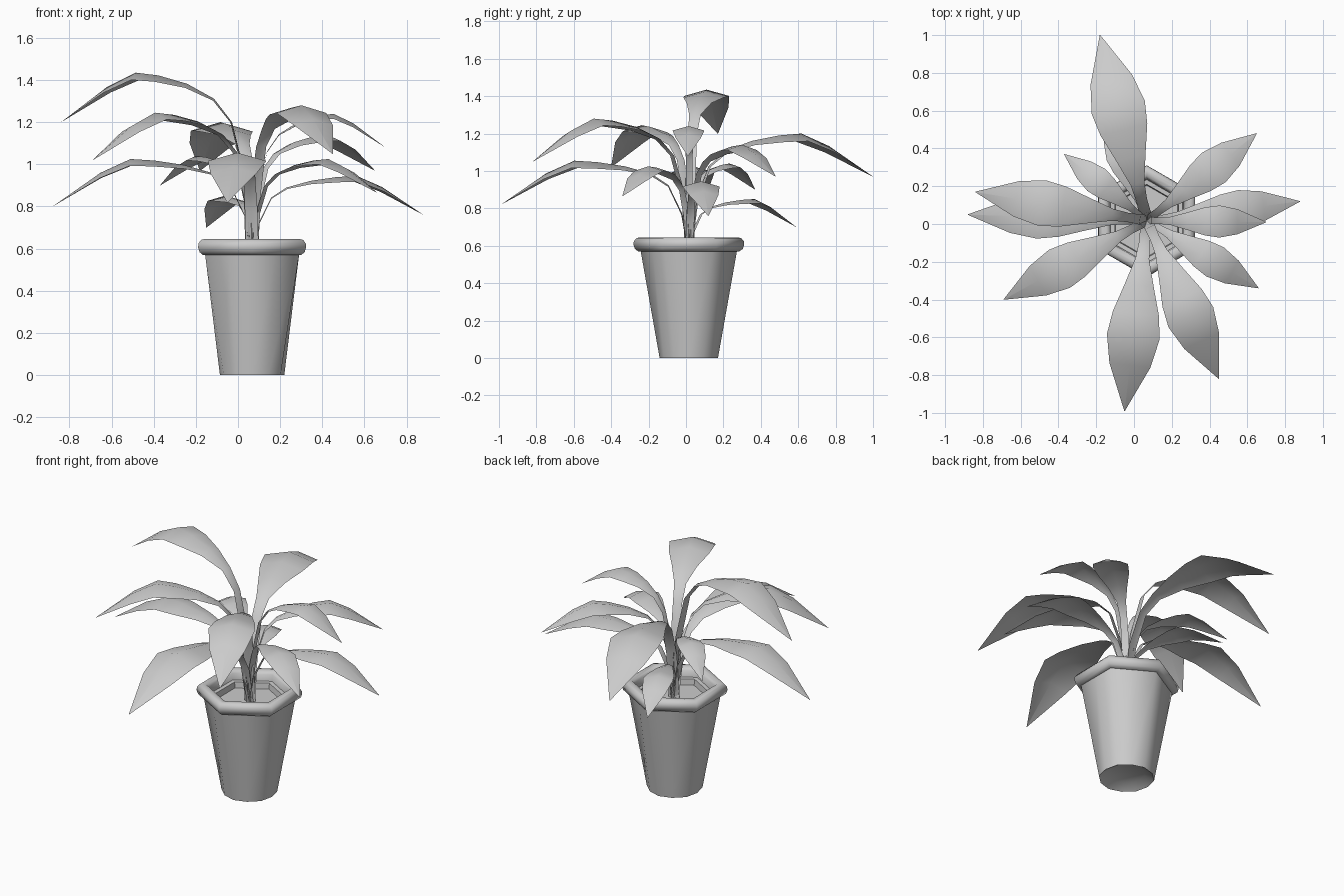
import bpy, math
from mathutils import Vector

if "Cube" in bpy.data.objects:
    bpy.data.objects.remove(bpy.data.objects["Cube"])

CX, CY = 0.067, 0.015
HEX = math.cos(math.pi / 6)


def finish(name, verts, faces, angle):
    me = bpy.data.meshes.new(name)
    me.from_pydata(verts, [], faces)
    me.update()
    ob = bpy.data.objects.new(name, me)
    bpy.context.collection.objects.link(ob)
    bpy.ops.object.select_all(action='DESELECT')
    ob.select_set(True)
    bpy.context.view_layer.objects.active = ob
    bpy.ops.object.shade_smooth_by_angle(angle=math.radians(angle))
    return ob


def lathe(name, profile, n, cap_start=False, cap_end=False, angle=75):
    """Rings of (corner radius, mid-side factor, z); corners point to +-y."""
    verts, faces = [], []
    for r, k, z in profile:
        for i in range(n):
            a = math.pi / 2 + 2 * math.pi * i / n
            rr = r * (k if n == 12 and i % 2 else 1)
            verts.append((CX + rr * math.cos(a), CY + rr * math.sin(a), z))
    m = len(profile)
    for j in range(m - 1):
        for i in range(n):
            i2 = (i + 1) % n
            faces.append((j * n + i, j * n + i2, (j + 1) * n + i2, (j + 1) * n + i))
    if cap_start:
        faces.append(tuple(reversed(range(n))))
    if cap_end:
        faces.append(tuple(range((m - 1) * n, m * n)))
    return finish(name, verts, faces, angle)


# Pot wall: hexagonal at the top, nearly round at the foot, recessed base
lathe("pot_body", [(0.105, 0.97, 0.03), (0.156, 0.98, 0.0), (0.258, HEX, 0.575)],
      12, cap_start=True)

# Hexagonal rolled rim with inner lip
lathe("pot_rim", [(0.255, 1, 0.572), (0.270, 1, 0.570), (0.288, 1, 0.583),
                  (0.296, 1, 0.605), (0.294, 1, 0.624), (0.280, 1, 0.641),
                  (0.262, 1, 0.645), (0.240, 1, 0.641), (0.226, 1, 0.625),
                  (0.220, 1, 0.585)], 6)

# Soil, set on a small step inside the rim
lathe("soil", [(0.222, 1, 0.587), (0.195, 1, 0.585), (0.190, 1, 0.55)], 6,
      cap_end=True, angle=35)

# Leaf stations: distance along reach, height fraction, width fraction
RISE = [(0.0, 0.0, 0.22), (0.04, 0.45, 0.22), (0.11, 0.74, 0.20), (0.20, 0.86, 0.26),
        (0.34, 0.94, 0.55), (0.49, 0.985, 0.88), (0.61, 1.0, 1.0)]
DROP = [(0.76, 0.29, 0.78), (1.0, 1.0, 0.01)]


def leaf(name, tx, ty, tip_z, peak_z, half_w):
    base = Vector((0.068, 0.018, 0.0))
    reach = Vector((tx, ty, 0)) - base
    side = Vector((-reach.y, reach.x, 0)).normalized()
    z0 = 0.55
    rows = [(s, z0 + h * (peak_z - z0), w) for s, h, w in RISE]
    rows += [(s, peak_z - h * (peak_z - tip_z), w) for s, h, w in DROP]
    verts, faces = [], []
    for s, z, w in rows:
        p = base + reach * s + Vector((0, 0, z))
        hw = w * half_w
        fold = Vector((0, 0, -0.28 * hw))
        verts += [p - side * hw + fold, p, p + side * hw + fold]
    for j in range(len(rows) - 1):
        for c in range(2):
            a = j * 3 + c
            faces.append((a, a + 1, a + 4, a + 3))
    finish(name, verts, faces, 60)


# Leaves: tip x, tip y, tip z, peak z, half width
LEAVES = [
    (-0.18, 1.00, 0.97, 1.20, 0.145),
    (0.65, 0.48, 0.97, 1.14, 0.100),
    (0.88, 0.12, 0.76, 0.945, 0.100),
    (0.70, 0.01, 1.08, 1.24, 0.085),
    (0.66, -0.34, 0.865, 1.025, 0.090),
    (0.45, -0.82, 1.05, 1.28, 0.130),
    (-0.05, -0.99, 0.82, 1.055, 0.140),
    (-0.69, -0.40, 1.02, 1.245, 0.115),
    (-0.88, 0.05, 0.80, 1.025, 0.115),
    (-0.84, 0.17, 1.20, 1.435, 0.122),
    (-0.37, 0.37, 0.90, 1.04, 0.075),
    (-0.15, 0.59, 0.70, 0.85, 0.085),
]
for i, spec in enumerate(LEAVES):
    leaf(f"leaf_{i + 1}", *spec)
